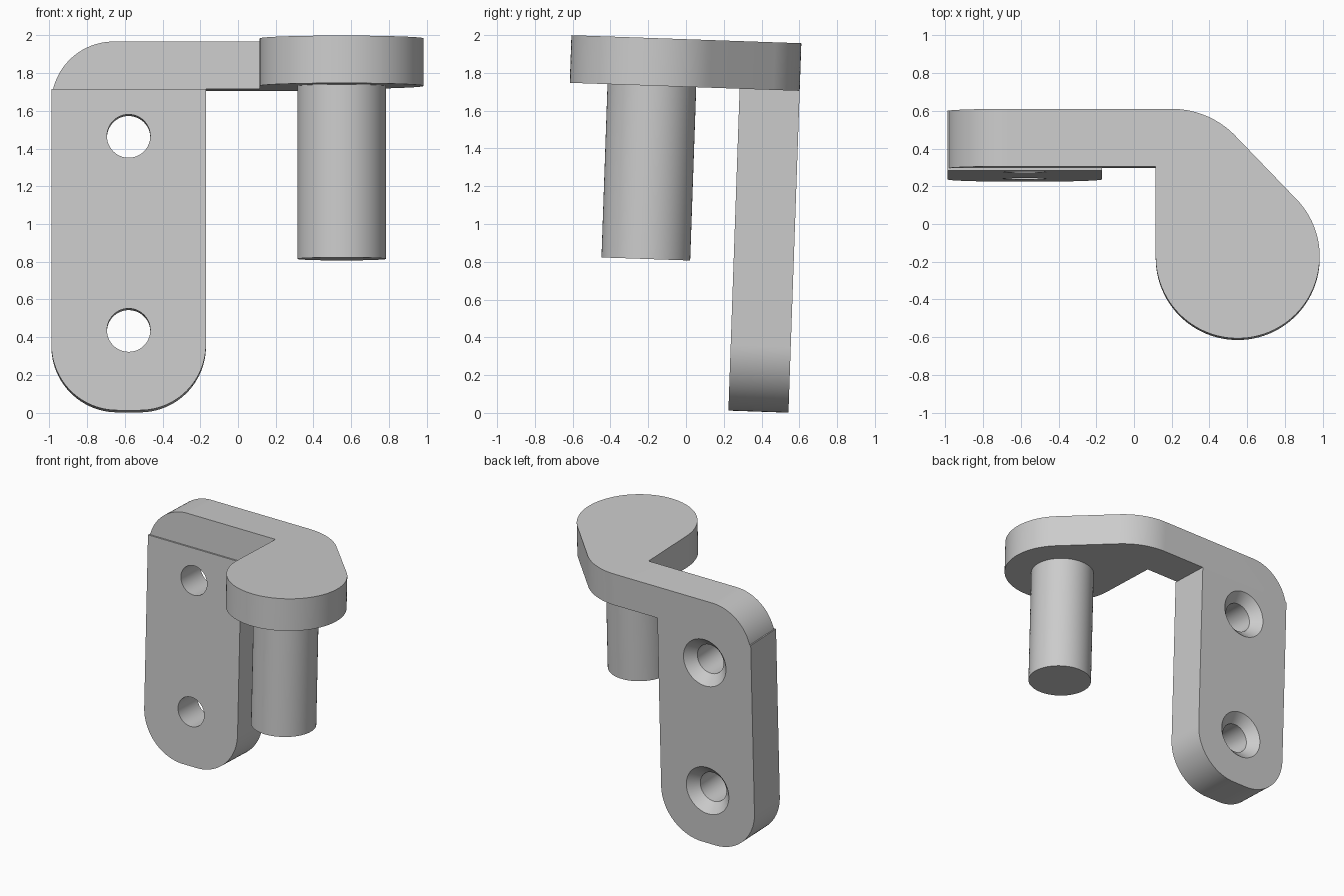
import bpy
import bmesh
from math import cos, sin, radians
from mathutils import Matrix, Vector

cube = bpy.data.objects.get("Cube")
if cube:
    bpy.data.objects.remove(cube, do_unlink=True)

# Single plain material
GREY = (0.6, 0.6, 0.6, 1.0)
grey = bpy.data.materials.new("plain_grey")
grey.diffuse_color = GREY
grey.use_nodes = True
grey.node_tree.nodes["Principled BSDF"].inputs["Base Color"].default_value = GREY

TILT = Matrix.Rotation(radians(-2), 4, 'X')   # the whole bracket leans back slightly

# Main dimensions before the lean
LEFT, RIGHT = -0.99, -0.17
BOTTOM, UNDER, TOP = 0.02, 1.725, 1.977
PLATE_FRONT, ARM_FRONT, BACK = 0.224, 0.237, 0.542
PIN_X, PIN_Y = 0.55, -0.241


def arc(cx, cy, r, start, end, steps=24):
    """Points along a circular arc, angles in degrees."""
    angles = [radians(start + (end - start) * i / steps) for i in range(steps + 1)]
    return [(cx + r * cos(a), cy + r * sin(a)) for a in angles]


def add_object(name, bm):
    bmesh.ops.remove_doubles(bm, verts=bm.verts, dist=1e-5)
    bmesh.ops.recalc_face_normals(bm, faces=bm.faces)
    mesh = bpy.data.meshes.new(name)
    bm.to_mesh(mesh)
    bm.free()
    mesh.materials.append(grey)
    obj = bpy.data.objects.new(name, mesh)
    bpy.context.scene.collection.objects.link(obj)
    return obj


def extrude(name, outline, low, high, axis):
    """Solid from a closed outline: XY outline along Z, or XZ outline along Y."""
    place = (lambda u, v: (u, v, low)) if axis == 'Z' else (lambda u, v: (u, low, v))
    offset = Vector((0, 0, high - low) if axis == 'Z' else (0, high - low, 0))
    bm = bmesh.new()
    face = bm.faces.new([bm.verts.new(place(u, v)) for u, v in outline])
    result = bmesh.ops.extrude_face_region(bm, geom=[face])
    moved = [g for g in result["geom"] if isinstance(g, bmesh.types.BMVert)]
    bmesh.ops.translate(bm, verts=moved, vec=offset)
    if face.is_valid and len([f for f in bm.faces if len(f.verts) == len(outline)]) < 2:
        bm.faces.new(face.verts)
    return add_object(name, bm)


def lathe_y(name, x, z, profile, steps=48):
    """Turned solid around an axis parallel to Y; profile holds (radius, y)."""
    bm = bmesh.new()
    rings = []
    for r, y in profile:
        rings.append([bm.verts.new((u, y, v)) for u, v in arc(x, z, r, 0, 360, steps)[:-1]])
    for a, b in zip(rings, rings[1:]):
        for i in range(steps):
            j = (i + 1) % steps
            bm.faces.new((a[i], a[j], b[j], b[i]))
    bm.faces.new(rings[0])
    bm.faces.new(rings[-1])
    return add_object(name, bm)


def carve(obj, cutter, operation):
    """Bake a boolean and discard its cutter."""
    cutter.hide_render = True
    mod = obj.modifiers.new("carve", 'BOOLEAN')
    mod.operation = operation
    mod.solver = 'EXACT'
    mod.object = cutter
    graph = bpy.context.evaluated_depsgraph_get()
    graph.update()
    mesh = bpy.data.meshes.new_from_object(obj.evaluated_get(graph))
    obj.modifiers.clear()
    obj.data = mesh
    bpy.data.objects.remove(cutter, do_unlink=True)


def finish(obj):
    obj.data.transform(TILT)
    bpy.ops.object.select_all(action='DESELECT')
    obj.select_set(True)
    bpy.context.view_layer.objects.active = obj
    bpy.ops.object.shade_smooth_by_angle(angle=radians(25))


# Mounting plate with rounded lower corners
R = 0.35
plate_outline = [(LEFT, UNDER)]
plate_outline += arc(LEFT + R, BOTTOM + R, R, 180, 270)
plate_outline += arc(RIGHT - R, BOTTOM + R, R, 270, 360)
plate_outline += [(RIGHT, UNDER)]
plate = extrude("mounting_plate", plate_outline, PLATE_FRONT, BACK, 'Y')

# Two screw holes, countersunk from the back
for z in (0.445, 1.475):
    profile = [(0.115, PLATE_FRONT - 0.1), (0.115, BACK - 0.072),
               (0.187, BACK), (0.187, BACK + 0.1)]
    carve(plate, lathe_y("screw_hole_cutter", -0.58, z, profile), 'DIFFERENCE')
finish(plate)

# Offset arm ending in a round boss
HEAD, BEND = 0.435, 0.47
arm_outline = [(LEFT, BACK), (LEFT, ARM_FRONT), (PIN_X - HEAD, ARM_FRONT)]
arm_outline += arc(PIN_X, PIN_Y, HEAD, 180, 405, 60)
arm_outline += arc(0.2, BACK - BEND, BEND, 45, 90)
arm = extrude("offset_arm", arm_outline, UNDER, TOP, 'Z')

# Round the arm's outer upper corner
C = 0.33
corner = [(LEFT - 0.1, TOP + 0.1), (LEFT - 0.1, TOP - C)]
corner += arc(LEFT + C, TOP - C, C, 180, 90)
corner += [(LEFT + C, TOP + 0.1)]
carve(arm, extrude("corner_cutter", corner, 0, 1, 'Y'), 'DIFFERENCE')
finish(arm)

# Hinge pin hanging below the boss
pin = extrude("hinge_pin", arc(PIN_X, PIN_Y, 0.235, 0, 360, 64)[:-1], 0.807, UNDER + 0.02, 'Z')
finish(pin)
